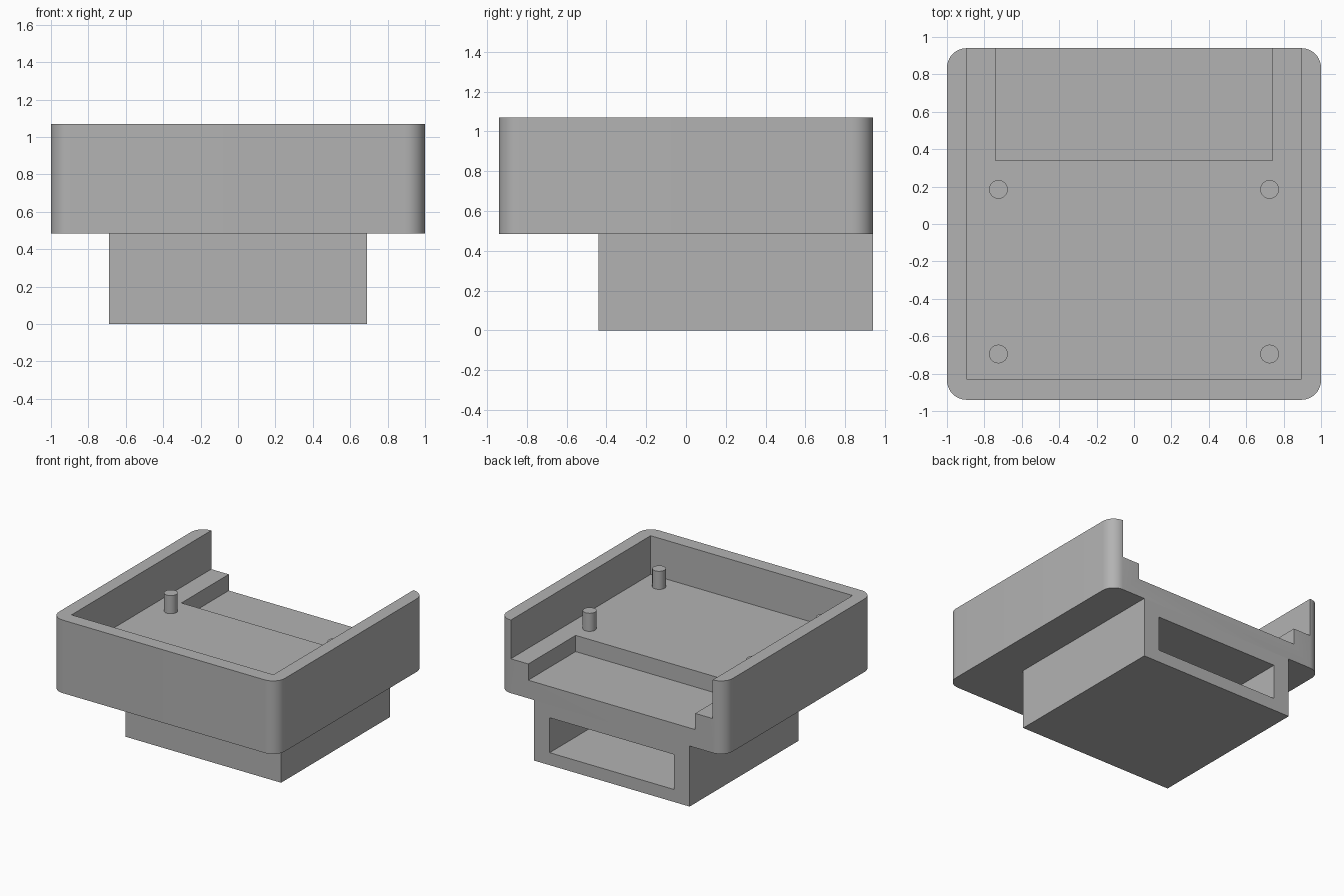
import bpy
import bmesh
from mathutils import Matrix, Vector

cube = bpy.data.objects.get("Cube")
if cube:
    bpy.data.objects.remove(cube, do_unlink=True)

grey = bpy.data.materials.new("matte grey")
grey.use_nodes = True
colour = (0.45, 0.45, 0.45, 1)
grey.diffuse_color = colour
grey.node_tree.nodes["Principled BSDF"].inputs["Base Color"].default_value = colour


def add_object(name, bm):
    mesh = bpy.data.meshes.new(name)
    bm.to_mesh(mesh)
    bm.free()
    mesh.materials.append(grey)
    obj = bpy.data.objects.new(name, mesh)
    bpy.context.collection.objects.link(obj)
    return obj


def box(name, low, high, radius=0):
    """Box between two corners, with optional rounded upright edges."""
    low, high = Vector(low), Vector(high)
    bm = bmesh.new()
    bmesh.ops.create_cube(bm, size=1)
    for v in bm.verts:
        v.co = (low + high) / 2 + v.co * (high - low)
    if radius:
        upright = [e for e in bm.edges
                   if abs(e.verts[0].co.z - e.verts[1].co.z) > 0.01]
        bmesh.ops.bevel(bm, geom=upright, offset=radius, segments=10,
                        profile=0.5, affect='EDGES')
    return add_object(name, bm)


def cut(obj, low, high):
    """Carve a box-shaped space out of an object."""
    cutter = box("cutter", low, high)
    cutter.hide_render = True
    mod = obj.modifiers.new("cut", 'BOOLEAN')
    mod.operation = 'DIFFERENCE'
    mod.solver = 'EXACT'
    mod.object = cutter
    bpy.context.view_layer.objects.active = obj
    bpy.ops.object.modifier_apply(modifier=mod.name)
    bpy.data.objects.remove(cutter, do_unlink=True)


def smooth(obj):
    bpy.ops.object.select_all(action='DESELECT')
    obj.select_set(True)
    bpy.context.view_layer.objects.active = obj
    bpy.ops.object.shade_smooth_by_angle()


BACK = 0.94
UNDERSIDE = 0.485
FLOOR = 0.76
RIM = 1.07

# Tray: rounded block, hollowed from above and open at the back
tray = box("tray", (-1, -BACK, UNDERSIDE), (1, BACK, RIM), radius=0.105)
cut(tray, (-0.895, -0.83, FLOOR), (0.895, 1.2, 1.3))
# Sunken ledge at the open end
cut(tray, (-0.74, 0.34, 0.63), (0.74, 1.2, 0.9))
smooth(tray)

# Socket below the tray with a slot entering from the back
socket = box("socket", (-0.69, -0.44, 0), (0.69, BACK, UNDERSIDE))
cut(socket, (-0.55, -0.33, 0.1), (0.55, 1.2, 0.38))

# Locating pegs on the tray floor
for side, x in (("left", 0.725), ("right", -0.725)):
    for end, y in (("front", -0.695), ("back", 0.185)):
        bm = bmesh.new()
        bmesh.ops.create_cone(bm, cap_ends=True, segments=32, radius1=0.05,
                              radius2=0.05, depth=0.16,
                              matrix=Matrix.Translation((x, y, FLOOR + 0.065)))
        smooth(add_object(f"{end}_{side}_peg", bm))
